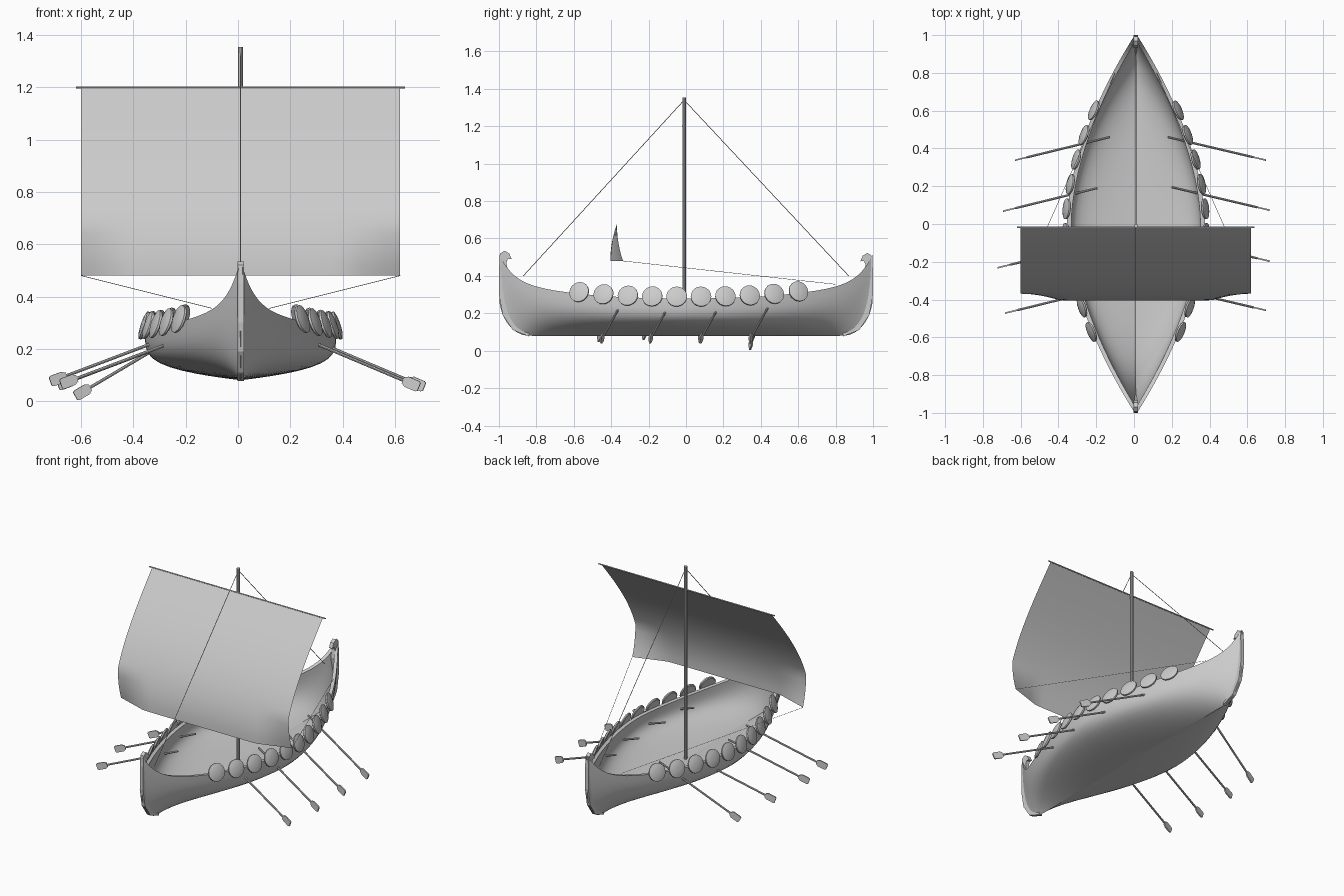
import bpy, bmesh, math
from mathutils import Vector

if "Cube" in bpy.data.objects:
    bpy.data.objects.remove(bpy.data.objects["Cube"])

CX = 0.01  # centre plane of the ship

grey = bpy.data.materials.new("plain_grey")
grey.use_nodes = True
grey.diffuse_color = (0.6, 0.6, 0.6, 1)
grey.node_tree.nodes["Principled BSDF"].inputs["Base Color"].default_value = (0.6, 0.6, 0.6, 1)


def add(name, verts, faces, smooth=True, fix=True):
    me = bpy.data.meshes.new(name)
    me.from_pydata([tuple(v) for v in verts], [], faces)
    if fix:
        bm = bmesh.new()
        bm.from_mesh(me)
        bmesh.ops.recalc_face_normals(bm, faces=bm.faces)
        bm.to_mesh(me)
        bm.free()
    ob = bpy.data.objects.new(name, me)
    bpy.context.collection.objects.link(ob)
    me.materials.append(grey)
    if smooth:
        bpy.ops.object.select_all(action='DESELECT')
        ob.select_set(True)
        bpy.context.view_layer.objects.active = ob
        bpy.ops.object.shade_smooth_by_angle(angle=math.radians(35))
    return ob


def loft(name, rings, smooth=True):
    """Closed tube through rings of equal length, with capped ends."""
    n = len(rings[0])
    verts = [v for r in rings for v in r]
    faces = [(i * n + j, i * n + (j + 1) % n, (i + 1) * n + (j + 1) % n, (i + 1) * n + j)
             for i in range(len(rings) - 1) for j in range(n)]
    faces += [list(range(n)), list(range(len(verts) - n, len(verts)))]
    return add(name, verts, faces, smooth)


def frame(axis):
    axis = axis.normalized()
    side = axis.cross(Vector((0, 0, 1)))
    side = side.normalized() if side.length > 1e-4 else Vector((1, 0, 0))
    return axis, side, side.cross(axis)


def turned(name, start, axis, profile, sides, smooth=True):
    """Lathe a list of (distance along axis, radius)."""
    axis, u, v = frame(axis)
    rings = []
    for d, r in profile:
        rings.append([start + axis * d + (u * math.cos(a) + v * math.sin(a)) * r
                      for a in (2 * math.pi * k / sides for k in range(sides))])
    return loft(name, rings, smooth)


def rod(name, a, b, r, sides=8):
    a, b = Vector(a), Vector(b)
    return turned(name, a, b - a, [(0, r), ((b - a).length, r)], sides)


# Hull lines
def half_width(y):
    return 0.36 * (1 - abs(y) ** 1.75) + 0.006


def sheer(y):
    return 0.28 + 0.1 * abs(y) ** 2.5 + 0.14 * abs(y) ** 14


def keel(y):
    q = max(0, (abs(y) - 0.84) / 0.16)
    return 0.08 + 0.22 * (1 - math.sqrt(max(0, 1 - q * q)))


def section(y, w, bottom, n=14):
    p = 4.7 - 3.2 * y * y
    pts = []
    for j in range(-n, n + 1):
        u = (abs(j) / n) ** 2
        x = math.copysign(w * (1 - (1 - u) ** p), j)
        pts.append(Vector((CX + x, y, bottom + u * (sheer(y) - bottom))))
    return pts


# Hull shell with inner skin and rim
rings = []
for i in range(-28, 29):
    y = 0.997 * math.sin(i / 28 * math.pi / 2)
    w = half_width(y)
    rings.append(section(y, w, keel(y))
                 + section(y, max(w - 0.024, w * 0.3), keel(y) + 0.03)[::-1])
loft("hull", rings)

# Stem posts with curled heads
POST = [(.84, .077), (.925, .11), (.98, .19), (1, .3), (.999, .45), (.993, .52), (.97, .535),
        (.945, .52), (.932, .49), (.952, .492), (.96, .47), (.95, .42), (.965, .3),
        (.945, .2), (.9, .13), (.84, .095)]
for name, s, drop in (("bow_post", -1, 0), ("stern_post", 1, 0.012)):
    loft(name, [[Vector((CX + x, s * y, z - (drop if z > 0.4 else 0))) for y, z in POST]
                for x in (-0.012, 0.012)], smooth=False)

# Mast, yard and stays
rod("mast", (CX, -0.01, 0.1), (CX, -0.01, 1.355), 0.01, 10)
rod("yard", (CX - 0.63, -0.018, 1.2), (CX + 0.628, -0.018, 1.2), 0.004)
for name, s in (("fore_stay", -1), ("back_stay", 1)):
    rod(name, (CX, -0.01, 1.34), (CX, s * 0.87, 0.4), 0.002, 5)


# Sail in two billowing panels
def sail_point(x, z):
    t = (1.2 - z) / 0.72
    y = -0.02 - 0.385 * math.sin(t * math.pi / 2)
    flare = max(0, (abs(x) - 0.4) / 0.21) * max(0, (0.68 - z) / 0.2)
    return Vector((CX + x, y + 0.068 * flare, z))


NX, NZ = 12, 18
for name, s in (("sail_left", 1), ("sail_right", -1)):
    verts = [sail_point(s * 0.61 * i / NX, 1.2 - 0.72 * k / NZ)
             for k in range(NZ + 1) for i in range(NX + 1)]
    faces = []
    for k in range(NZ):
        for i in range(NX):
            a = k * (NX + 1) + i
            f = (a, a + NX + 1, a + NX + 2, a + 1)
            faces.append(f if s > 0 else f[::-1])
    add(name, verts, faces, fix=False)
    rod("sheet_rope_" + name[5:], sail_point(s * 0.61, 0.48), (CX + s * 0.11, 0.8, 0.355), 0.0012, 4)

# Shields hung along both rails, tops leaning inward
for s in (1, -1):
    for k in range(10):
        y = -0.57 + 0.13 * k
        slope = (half_width(y + 0.02) - half_width(y - 0.02)) / 0.04
        out = Vector((s, -slope, 0)).normalized()
        axis = out + Vector((0, 0, 0.32))
        centre = Vector((CX + s * (half_width(y) + 0.002), y, sheer(y) + 0.008))
        turned("shield", centre, axis,
               [(-0.004, 0.05), (0, 0.055), (0.008, 0.055), (0.014, 0.035), (0.016, 0.012)], 20)


# Oars with flat blades
def oar(inner, tip):
    inner, tip = Vector(inner), Vector(tip)
    axis, side, up = frame(tip - inner)
    neck = tip - axis * 0.065
    rod("oar_shaft", inner, neck, 0.006)
    rings = []
    for d, h in ((0, 0.012), (0.015, 0.021), (0.06, 0.021), (0.068, 0.016)):
        c = neck + axis * d
        rings.append([c + side * a * 0.004 + up * b * h
                      for a, b in ((-1, -1), (1, -1), (1, 1), (-1, 1))])
    loft("oar_blade", rings, smooth=False)


for y in (0.46, 0.195, -0.075, -0.335):
    reach = 0.71 if abs(y) < 0.3 else 0.69
    oar((reach - 0.51, y, 0.27), (reach, y - 0.12, 0.055))
for y, x, z in ((0.46, -0.62, 0.02), (0.19, -0.685, 0.06), (-0.11, -0.715, 0.075), (-0.35, -0.675, 0.065)):
    oar((x + 0.49, y, z + (0.29 if y > 0.4 else 0.185)), (x, y - 0.12, z))
